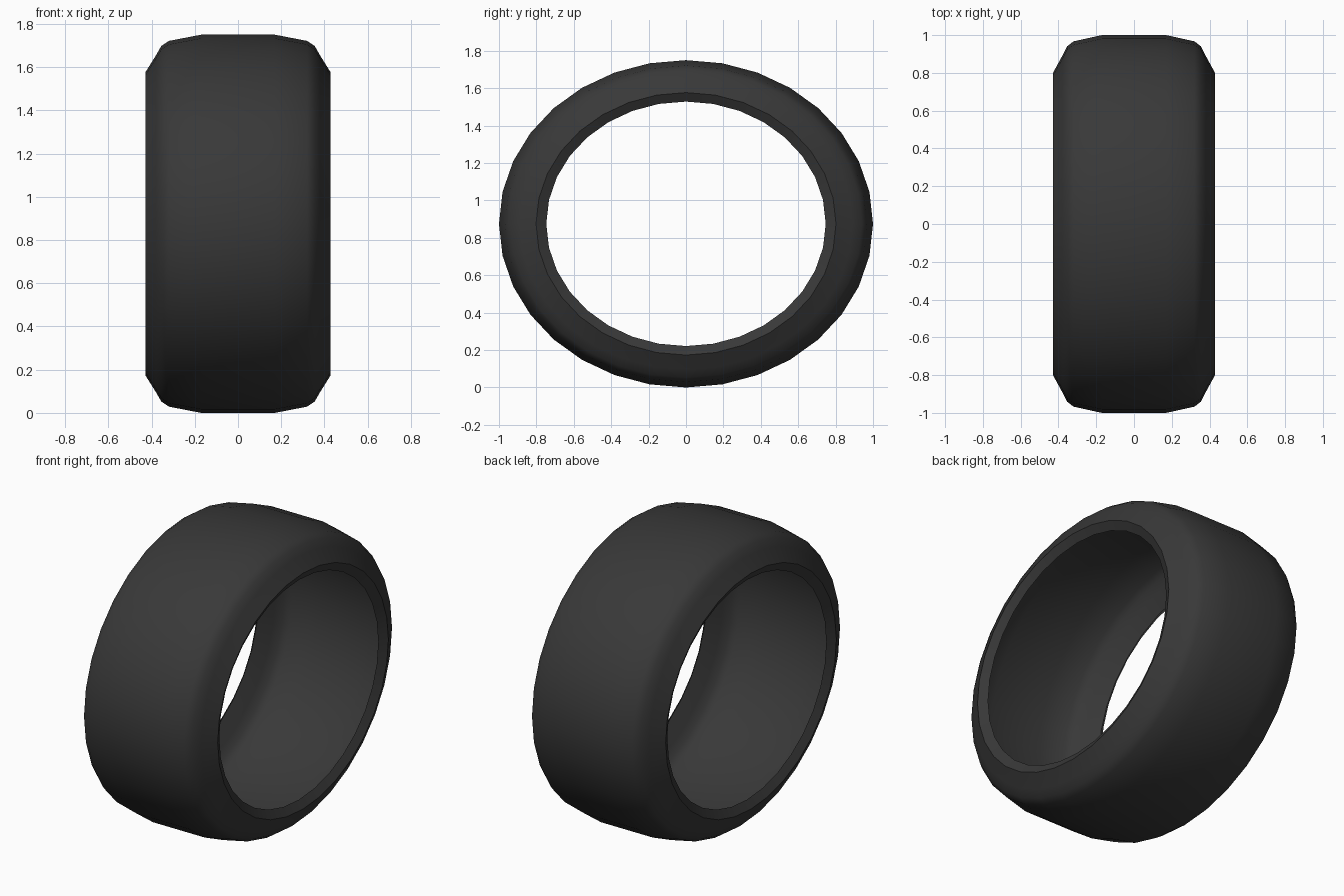
import bpy, bmesh
from math import sin, cos, tau, radians

if "Cube" in bpy.data.objects:
    bpy.data.objects.remove(bpy.data.objects["Cube"])

SIDES = 32
RY, RZ = 1.0, 0.875          # the ring is slightly squashed in height

# Half cross-section from the tread to the bead: (x, radius)
half = [(0.17, 1.0), (0.32, 0.967), (0.355, 0.94), (0.38, 0.89), (0.428, 0.802), (0.40, 0.747)]
profile = [(-x, r) for x, r in reversed(half)] + half

# Tyre: open hollow shell swept round the x axis
bm = bmesh.new()
rings = []
for i in range(SIDES):
    a = tau * i / SIDES
    rings.append([bm.verts.new((x, r * RY * sin(a), RZ + r * RZ * cos(a))) for x, r in profile])
for i in range(SIDES):
    a, b = rings[i], rings[(i + 1) % SIDES]
    for j in range(len(profile) - 1):
        bm.faces.new((a[j], a[j + 1], b[j + 1], b[j]))
bmesh.ops.recalc_face_normals(bm, faces=bm.faces)
mid = max(bm.faces, key=lambda f: f.calc_center_median().z)
if mid.normal.z < 0:
    bmesh.ops.reverse_faces(bm, faces=bm.faces)
mesh = bpy.data.meshes.new("tyre")
bm.to_mesh(mesh)
bm.free()
tyre = bpy.data.objects.new("tyre", mesh)
bpy.context.collection.objects.link(tyre)

# Dark rubber
rubber = bpy.data.materials.new("rubber")
rubber.diffuse_color = (0.04, 0.04, 0.04, 1)
rubber.use_nodes = True
rubber.node_tree.nodes["Principled BSDF"].inputs["Base Color"].default_value = rubber.diffuse_color
mesh.materials.append(rubber)

# Smooth shading with a crisp bead edge
bpy.context.view_layer.objects.active = tyre
tyre.select_set(True)
bpy.ops.object.shade_smooth_by_angle(angle=radians(40))
